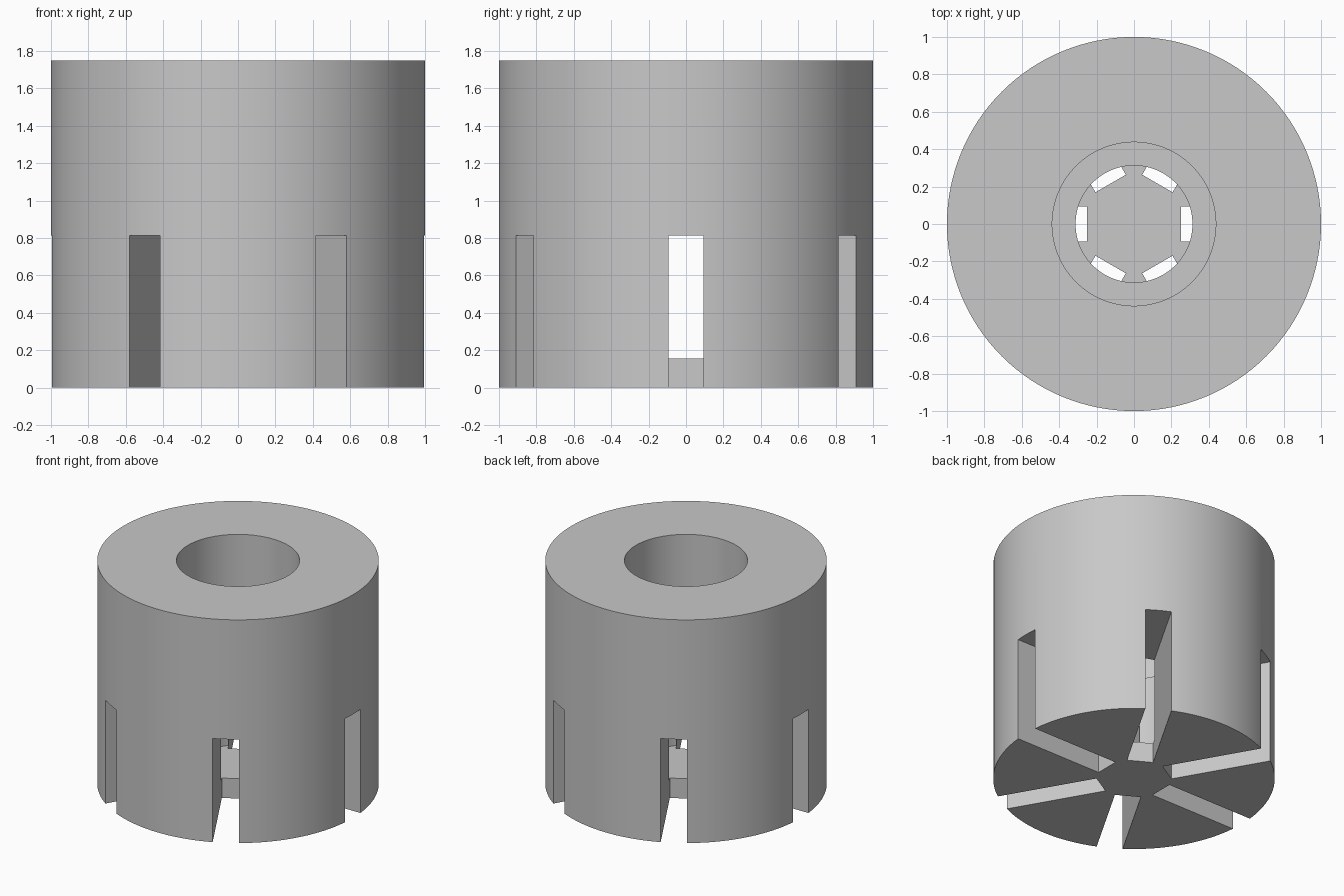
import bpy, bmesh
from math import radians, pi
from mathutils import Matrix, Vector

cube = bpy.data.objects.get("Cube")
if cube:
    bpy.data.objects.remove(cube, do_unlink=True)

SEGMENTS = 128
HEIGHT, STEP_Z, FLOOR_Z = 1.75, 1.0, 0.156
OUTER_R, BORE_R, LOWER_BORE_R = 1.0, 0.4375, 0.3125
SLOT_COUNT, SLOT_WIDTH, SLOT_TOP, SLOT_INNER_R = 6, 0.1875, 0.8125, 0.25

grey = bpy.data.materials.new("plain grey")
grey.use_nodes = True
color = (0.58, 0.58, 0.58, 1.0)
grey.diffuse_color = color
grey.node_tree.nodes["Principled BSDF"].inputs["Base Color"].default_value = color


def make_object(name, bm):
    mesh = bpy.data.meshes.new(name)
    bmesh.ops.recalc_face_normals(bm, faces=bm.faces)
    bm.to_mesh(mesh)
    bm.free()
    obj = bpy.data.objects.new(name, mesh)
    bpy.context.collection.objects.link(obj)
    mesh.materials.append(grey)
    return obj


# Collar body: turned profile with a stepped blind bore
bm = bmesh.new()
profile = [(0, 0), (OUTER_R, 0), (OUTER_R, HEIGHT), (BORE_R, HEIGHT),
           (BORE_R, STEP_Z), (LOWER_BORE_R, STEP_Z),
           (LOWER_BORE_R, FLOOR_Z), (0, FLOOR_Z)]
verts = [bm.verts.new((r, 0, z)) for r, z in profile]
edges = [bm.edges.new(pair) for pair in zip(verts, verts[1:])]
bmesh.ops.spin(bm, geom=verts + edges, cent=(0, 0, 0), axis=(0, 0, 1),
               angle=2 * pi, steps=SEGMENTS, use_duplicate=False)
bmesh.ops.remove_doubles(bm, verts=bm.verts, dist=0.0001)
bmesh.ops.dissolve_limit(bm, angle_limit=radians(0.5), verts=bm.verts, edges=bm.edges)
body = make_object("slotted_collar", bm)

# Radial slots, open at the bottom and the outside
bm = bmesh.new()
length, below = 1.0, 0.2
for i in range(SLOT_COUNT):
    place = (Matrix.Rotation(2 * pi * i / SLOT_COUNT, 4, 'Z')
             @ Matrix.Translation((SLOT_INNER_R + length / 2, 0, (SLOT_TOP - below) / 2))
             @ Matrix.Diagonal((length, SLOT_WIDTH, SLOT_TOP + below, 1)))
    bmesh.ops.create_cube(bm, size=1, matrix=place)
cutter = make_object("slot_cutter", bm)
cutter.hide_render = True

cut = body.modifiers.new("slots", 'BOOLEAN')
cut.operation = 'DIFFERENCE'
cut.solver = 'EXACT'
cut.object = cutter

bpy.ops.object.select_all(action='DESELECT')
body.select_set(True)
bpy.context.view_layer.objects.active = body
bpy.ops.object.modifier_apply(modifier=cut.name)
bpy.data.objects.remove(cutter, do_unlink=True)
bpy.ops.object.shade_smooth_by_angle(angle=radians(30))
